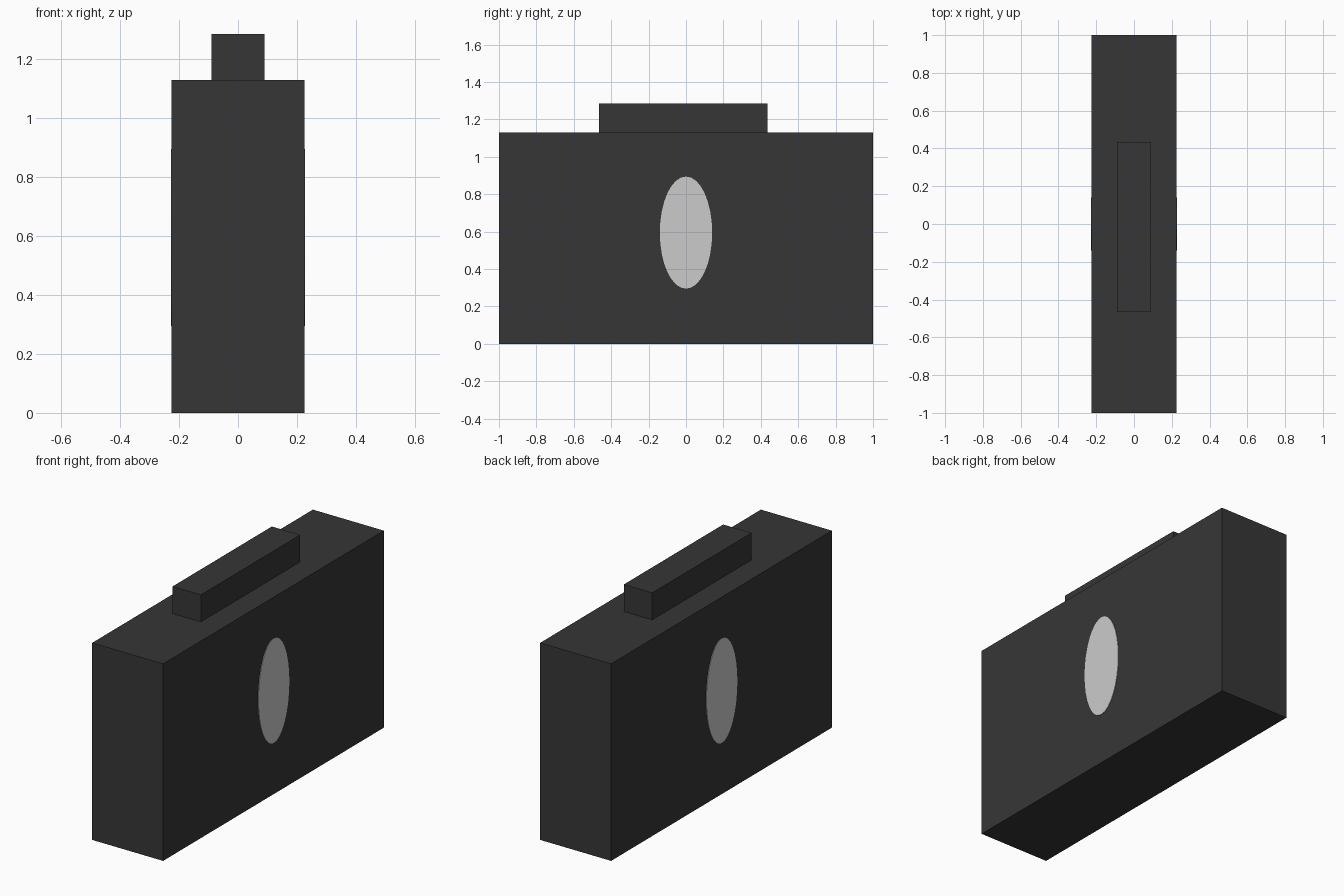
import bpy, bmesh, math
from mathutils import Matrix

if "Cube" in bpy.data.objects:
    bpy.data.objects.remove(bpy.data.objects["Cube"])


def material(name, value):
    m = bpy.data.materials.new(name)
    m.diffuse_color = (value, value, value, 1)
    m.use_nodes = True
    m.node_tree.nodes["Principled BSDF"].inputs["Base Color"].default_value = m.diffuse_color
    return m


def finish(name, bm, mat):
    me = bpy.data.meshes.new(name)
    bm.to_mesh(me)
    bm.free()
    me.materials.append(mat)
    ob = bpy.data.objects.new(name, me)
    bpy.context.collection.objects.link(ob)
    return ob


def box(name, lo, hi, mat):
    bm = bmesh.new()
    size = [b - a for a, b in zip(lo, hi)]
    mid = [(a + b) / 2 for a, b in zip(lo, hi)]
    bmesh.ops.create_cube(bm, size=1, matrix=Matrix.Translation(mid) @ Matrix.Diagonal((*size, 1)))
    return finish(name, bm, mat)


charcoal = material("charcoal", 0.037)
light_grey = material("light grey", 0.60)

# Case body and off-centre handle block
box("case_body", (-0.225, -1.0, 0.0), (0.225, 1.0, 1.13), charcoal)
box("handle", (-0.09, -0.465, 1.13), (0.09, 0.435, 1.285), charcoal)

# Plain oval emblem plate on each broad side, without any lettering
for name, side in (("right_emblem", 1), ("left_emblem", -1)):
    bm = bmesh.new()
    place = (Matrix.Translation((side * 0.225, 0.0, 0.595))
             @ Matrix.Diagonal((1, 0.14, 0.30, 1))
             @ Matrix.Rotation(math.pi / 2, 4, 'Y'))
    bmesh.ops.create_cone(bm, cap_ends=True, segments=32, radius1=1, radius2=1,
                          depth=0.006, matrix=place)
    finish(name, bm, light_grey)
